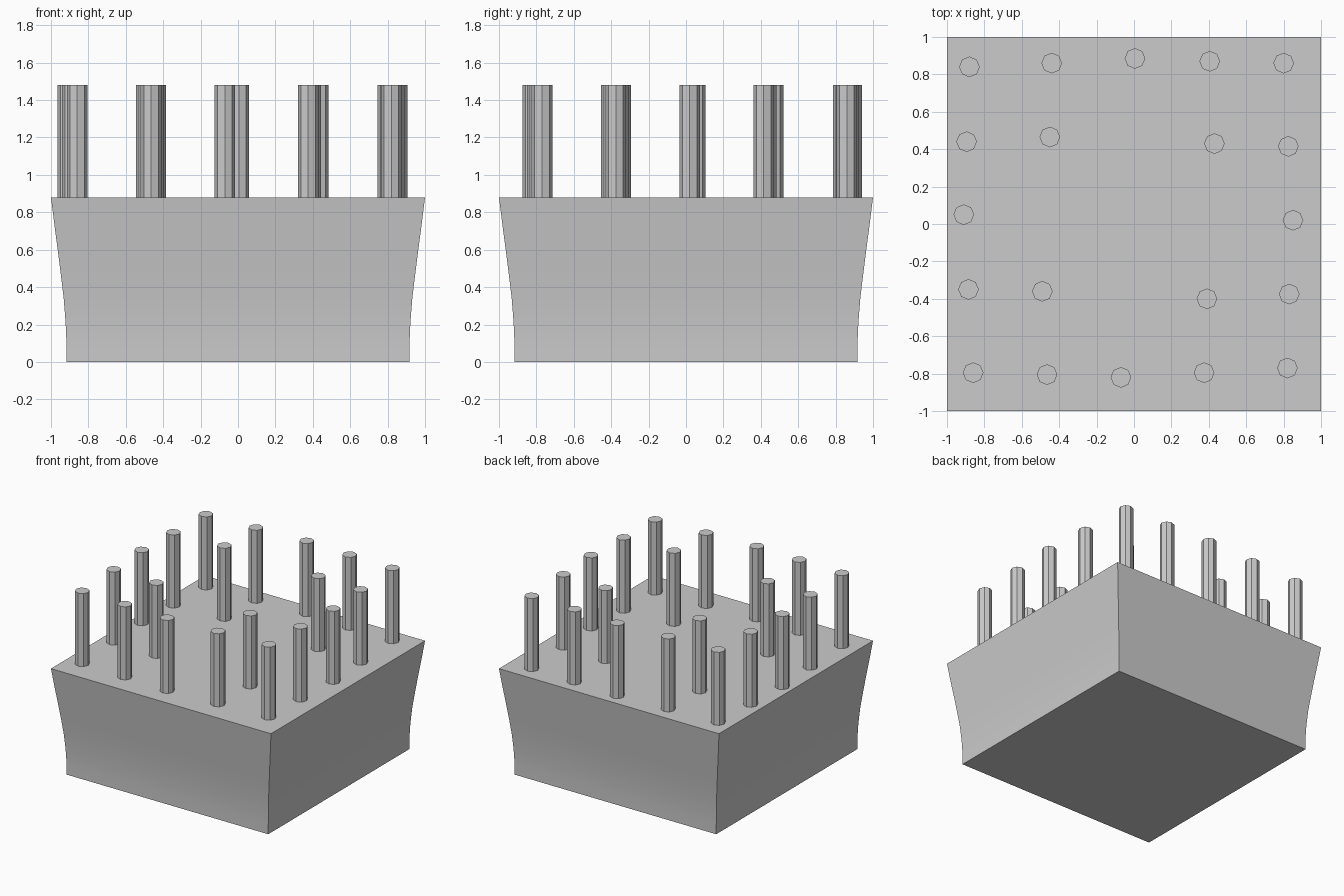
import bpy, bmesh

if "Cube" in bpy.data.objects:
    bpy.data.objects.remove(bpy.data.objects["Cube"])

# Flared square base: stacked square rings following a curved side profile
PROFILE = [(0.917, 0.0), (0.917, 0.08), (0.919, 0.16), (0.924, 0.24),
           (0.932, 0.34), (0.945, 0.45), (0.96, 0.57), (0.98, 0.72), (1.0, 0.88)]
bm = bmesh.new()
rings = [[bm.verts.new((sx * h, sy * h, z))
          for sx, sy in ((-1, -1), (1, -1), (1, 1), (-1, 1))] for h, z in PROFILE]
for a, b in zip(rings, rings[1:]):
    for i in range(4):
        j = (i + 1) % 4
        bm.faces.new((a[i], a[j], b[j], b[i]))
bm.faces.new(rings[0][::-1])
bm.faces.new(rings[-1])
mesh = bpy.data.meshes.new("base_block")
bm.to_mesh(mesh)
bm.free()
base = bpy.data.objects.new("base_block", mesh)
bpy.context.collection.objects.link(base)
bpy.context.view_layer.objects.active = base
base.select_set(True)
bpy.ops.object.shade_smooth_by_angle()

# Octagonal pegs in slightly uneven rows, back to front
PEGS = [
    (-0.88, 0.84), (-0.44, 0.86), (0.005, 0.885), (0.405, 0.87), (0.80, 0.86),
    (-0.895, 0.44), (-0.45, 0.465), (0.43, 0.43), (0.825, 0.415),
    (-0.91, 0.05), (0.85, 0.02),
    (-0.885, -0.35), (-0.49, -0.36), (0.39, -0.40), (0.83, -0.375),
    (-0.86, -0.795), (-0.465, -0.805), (-0.07, -0.82), (0.375, -0.795), (0.82, -0.77),
]
BOTTOM, TOP = 0.87, 1.48
for n, (x, y) in enumerate(PEGS, 1):
    bpy.ops.mesh.primitive_cylinder_add(vertices=8, radius=0.055, depth=TOP - BOTTOM,
                                        location=(x, y, (TOP + BOTTOM) / 2))
    bpy.context.object.name = f"peg_{n:02d}"
